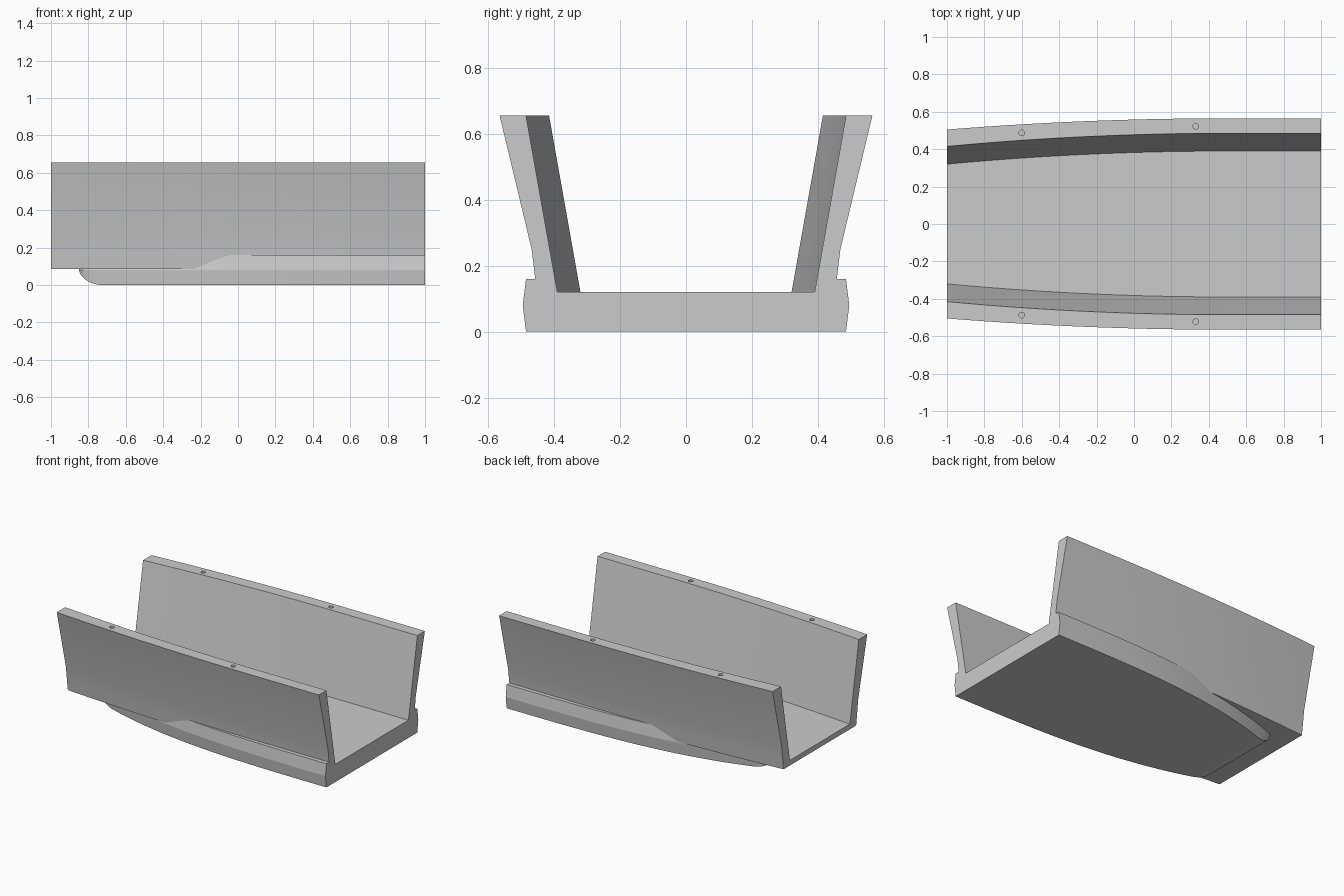
import bpy, bmesh, math

cube = bpy.data.objects.get("Cube")
if cube:
    bpy.data.objects.remove(cube)

grey = bpy.data.materials.new("plain grey")
grey.use_nodes = True
colour = (0.6, 0.6, 0.6, 1)
grey.diffuse_color = colour
grey.node_tree.nodes["Principled BSDF"].inputs["Base Color"].default_value = colour


def loft(name, sections):
    """Skin a run of mirrored half profiles: [(x, [(y, z), ...]), ...]."""
    bm = bmesh.new()
    rings = []
    for x, half in sections:
        outline = half + [(-y, z) for y, z in reversed(half)]
        rings.append([bm.verts.new((x, y, z)) for y, z in outline])
    n = len(rings[0])
    for a, b in zip(rings, rings[1:]):
        for i in range(n):
            j = (i + 1) % n
            bm.faces.new((a[i], a[j], b[j], b[i]))
    bm.faces.new(rings[0])
    bm.faces.new(rings[-1])
    bmesh.ops.recalc_face_normals(bm, faces=bm.faces)
    mesh = bpy.data.meshes.new(name)
    bm.to_mesh(mesh)
    bm.free()
    mesh.materials.append(grey)
    ob = bpy.data.objects.new(name, mesh)
    bpy.context.collection.objects.link(ob)
    return ob


def combine(target, other, operation):
    """Apply a boolean and discard the helper object."""
    mod = target.modifiers.new("join", 'BOOLEAN')
    mod.operation = operation
    mod.solver = 'EXACT'
    mod.object = other
    bpy.context.view_layer.objects.active = target
    bpy.ops.object.modifier_apply(modifier=mod.name)
    bpy.data.objects.remove(other)


def narrowing(x):
    return max(0, (0.5 - x) / 1.5) ** 2


# Open trough: floor and two flared side walls, narrowing towards one end
def hull_profile(x):
    out, inn = 0.06 * narrowing(x), 0.07 * narrowing(x)
    return [(0.447 - out, 0.085), (0.457 - out, 0.16), (0.468 - out, 0.25),
            (0.565 - out, 0.655), (0.485 - inn, 0.655), (0.39 - inn, 0.12)]


hull = loft("hull", [(x, hull_profile(x)) for x in [-1 + i / 12 for i in range(25)]])


# Keel slab with side rails that sink into the walls
def keel_profile(x, bottom=0):
    w = 0.495 - 0.031 * (1 - x) ** 3.2
    wall = 0.06 * narrowing(x)
    sink = min(1, max(0, (w - 0.41 + wall) / 0.05))
    top = 0.102 + 0.058 * sink
    inner = min(0.42 - wall, w - 0.03)
    return [(w - 0.01, bottom), (w, max(0.08, bottom + 0.005)),
            (w - 0.01, top), (inner, top), (inner - 0.01, 0.1)]


keel_sections = []
for i in range(13):  # rounded nose
    a = math.pi / 2 * (1 - i / 12)
    x = -0.72 - 0.13 * math.sin(a)
    keel_sections.append((x, keel_profile(x, 0.09 * (1 - math.cos(a)))))
for i in range(1, 25):
    x = -0.72 + 1.72 * i / 24
    keel_sections.append((x, keel_profile(x)))
combine(hull, loft("keel", keel_sections), 'UNION')

# Peg holes in the top of each wall
for side in (-1, 1):
    for x, y in ((-0.6, 0.487), (0.33, 0.522)):
        bpy.ops.mesh.primitive_cylinder_add(vertices=24, radius=0.015, depth=0.2,
                                            location=(x, side * y, 0.655))
        pin = bpy.context.object
        pin.hide_render = True
        pin.data.materials.append(grey)
        combine(hull, pin, 'DIFFERENCE')

bpy.ops.object.select_all(action='DESELECT')
hull.select_set(True)
bpy.context.view_layer.objects.active = hull
bpy.ops.object.shade_smooth_by_angle(angle=math.radians(12))
